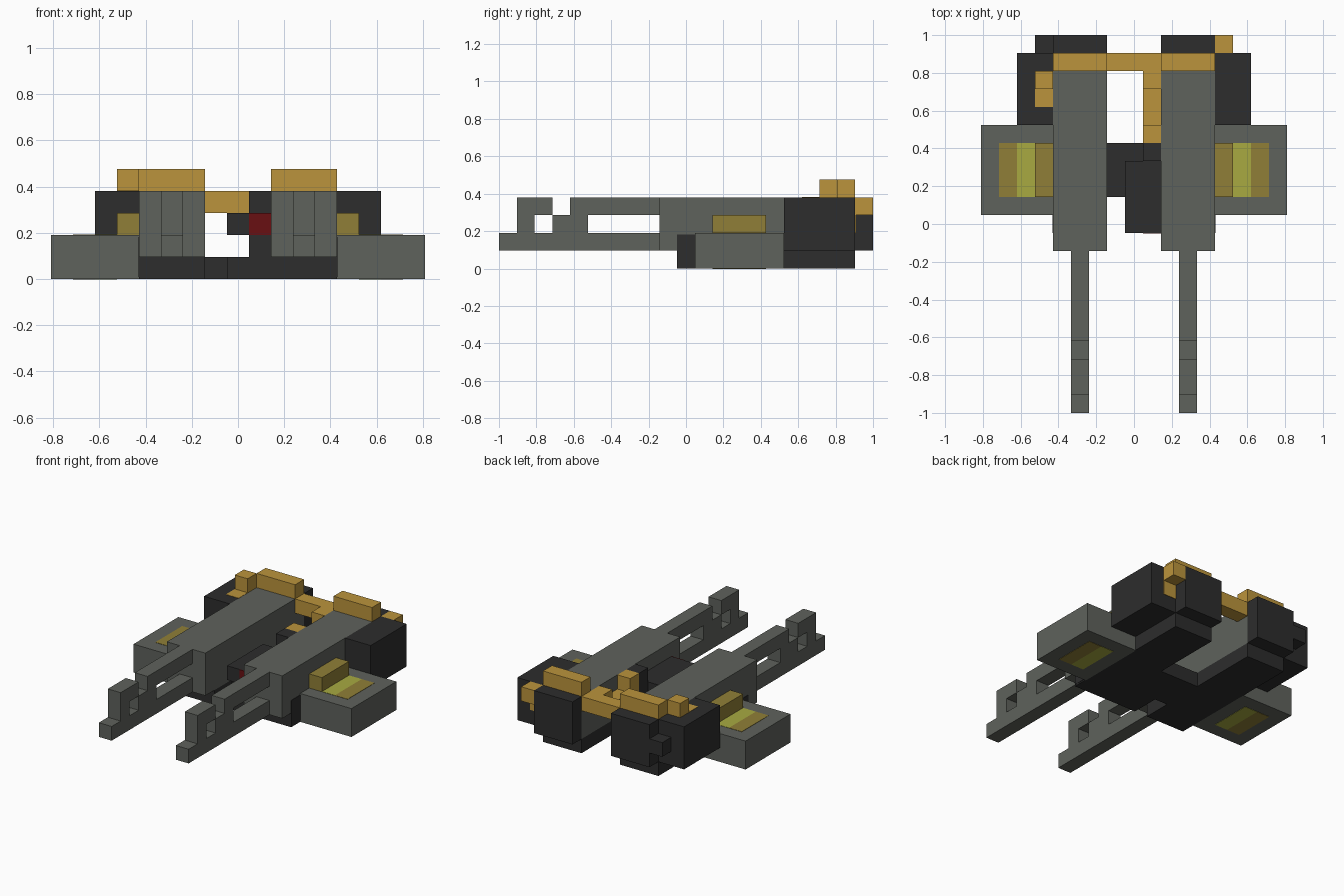
import bpy, bmesh
from mathutils import Vector

if "Cube" in bpy.data.objects:
    bpy.data.objects.remove(bpy.data.objects["Cube"], do_unlink=True)

U = 2 / 21   # one block; the model is 21 blocks long


def material(name, rgb):
    m = bpy.data.materials.new(name)
    m.use_nodes = True
    m.diffuse_color = (*rgb, 1)
    m.node_tree.nodes["Principled BSDF"].inputs["Base Color"].default_value = (*rgb, 1)
    return m


GREY = material("hull grey", (0.114, 0.122, 0.107))
DARK = material("dark grey", (0.026, 0.026, 0.026))
GOLD = material("gold", (0.497, 0.296, 0.045))
OLIVE = material("dull gold", (0.280, 0.212, 0.038))
YELLOW = material("yellow green", (0.392, 0.402, 0.053))
RED = material("dark red", (0.140, 0.005, 0.006))


def part(name, mat, *boxes, flip=False):
    """Blocky part from boxes (x0, x1, y0, y1, z0, z1) in block units."""
    bm = bmesh.new()
    for x0, x1, y0, y1, z0, z1 in boxes:
        if flip:
            x0, x1 = -x1, -x0
        cube = bmesh.ops.create_cube(bm, size=1)["verts"]
        size = Vector((x1 - x0, y1 - y0, z1 - z0))
        mid = Vector((x0 + x1, y0 + y1, z0 + z1)) / 2
        for v in cube:
            v.co = Vector(a * b + c for a, b, c in zip(v.co, size, mid)) * U
    me = bpy.data.meshes.new(name)
    bm.to_mesh(me)
    bm.free()
    me.materials.append(mat)
    ob = bpy.data.objects.new(name, me)
    bpy.context.collection.objects.link(ob)
    return ob


# Parts that repeat on both sides
for side, flip in (("left", False), ("right", True)):
    def pair(name, mat, *boxes):
        part(f"{side}_{name}", mat, *boxes, flip=flip)

    pair("arm", GREY, (1.5, 4.5, -1.5, 9.5, 1, 4))
    # Fork with a stepped, pierced outline
    pair("fork", GREY,
         (2.5, 3.5, -10.5, -1.5, 1, 2),
         (2.5, 3.5, -9.5, -8.5, 2, 4),
         (2.5, 3.5, -8.5, -7.5, 3, 4),
         (2.5, 3.5, -7.5, -5.5, 2, 3),
         (2.5, 3.5, -6.5, -1.5, 3, 4))
    # Underside skid and its small raised front block
    pair("skid", DARK, (1.5, 4.5, -0.5, 9.5, 0, 1))
    pair("skid_block", DARK, (3.5, 4.52, -0.5, 0.5, 0.1, 1.9))
    # Side pod with inlaid panels above and below
    pair("pod", GREY, (4.45, 8.5, 0.5, 5.5, 0, 2))
    pair("pod_bar", OLIVE, (4.45, 5.5, 1.5, 4.5, 2, 3))
    pair("pod_outer_panel", OLIVE,
         (6.5, 7.5, 1.5, 4.5, 1.96, 2.02), (6.5, 7.5, 1.5, 4.5, -0.02, 0.04))
    pair("pod_inner_panel", YELLOW,
         (5.5, 6.5, 1.5, 4.5, 1.96, 2.02), (5.5, 6.5, 1.5, 4.5, -0.02, 0.04))
    # Rear engine blocks
    pair("engine", DARK, (4.5, 6.5, 5.5, 9.5, 1, 4))
    pair("rear_plate", DARK, (1.5, 4.5, 9.5, 10.5, 1, 4))
    pair("rear_rail", GOLD, (1.5, 4.5, 8.5, 9.5, 4, 5))

# Centre floor and cabin
part("floor", DARK, (-1.5, 1.5, 1.5, 4.5, 0, 1), (-0.5, 1.5, -0.5, 1.5, 0, 1))
part("cabin", DARK, (-0.5, 1.5, -0.5, 3.5, 2, 3), (0.5, 1.5, -0.5, 4.5, 1, 2),
     (0.5, 1.5, 3.5, 4.5, 2, 4))
part("cabin_window", RED, (0.5, 1.5, -0.54, -0.48, 2, 3))

# Gold bridge and pipe between the arms
part("rear_bridge", GOLD, (-1.5, 1.5, 8.5, 9.5, 3, 4))
part("pipe", GOLD, (0.5, 1.5, 7.5, 8.5, 3, 4), (0.5, 1.5, 4.5, 7.5, 2, 3),
     (0.5, 1.5, 4.5, 5.5, 3, 4))

# Uneven details on the engines
part("left_engine_valve", GOLD, (4.5, 5.5, 9.5, 10.5, 3, 4), (4.5, 5.5, 9.46, 9.53, 2, 3))
part("right_engine_valve", GOLD, (-5.5, -4.5, 7.5, 8.5, 4, 5))
part("right_engine_panel", GOLD, (-5.5, -4.5, 6.5, 7.5, 3.96, 4.02))
part("right_engine_knob", DARK, (-5.5, -4.5, 9.5, 10.5, 2, 3))
